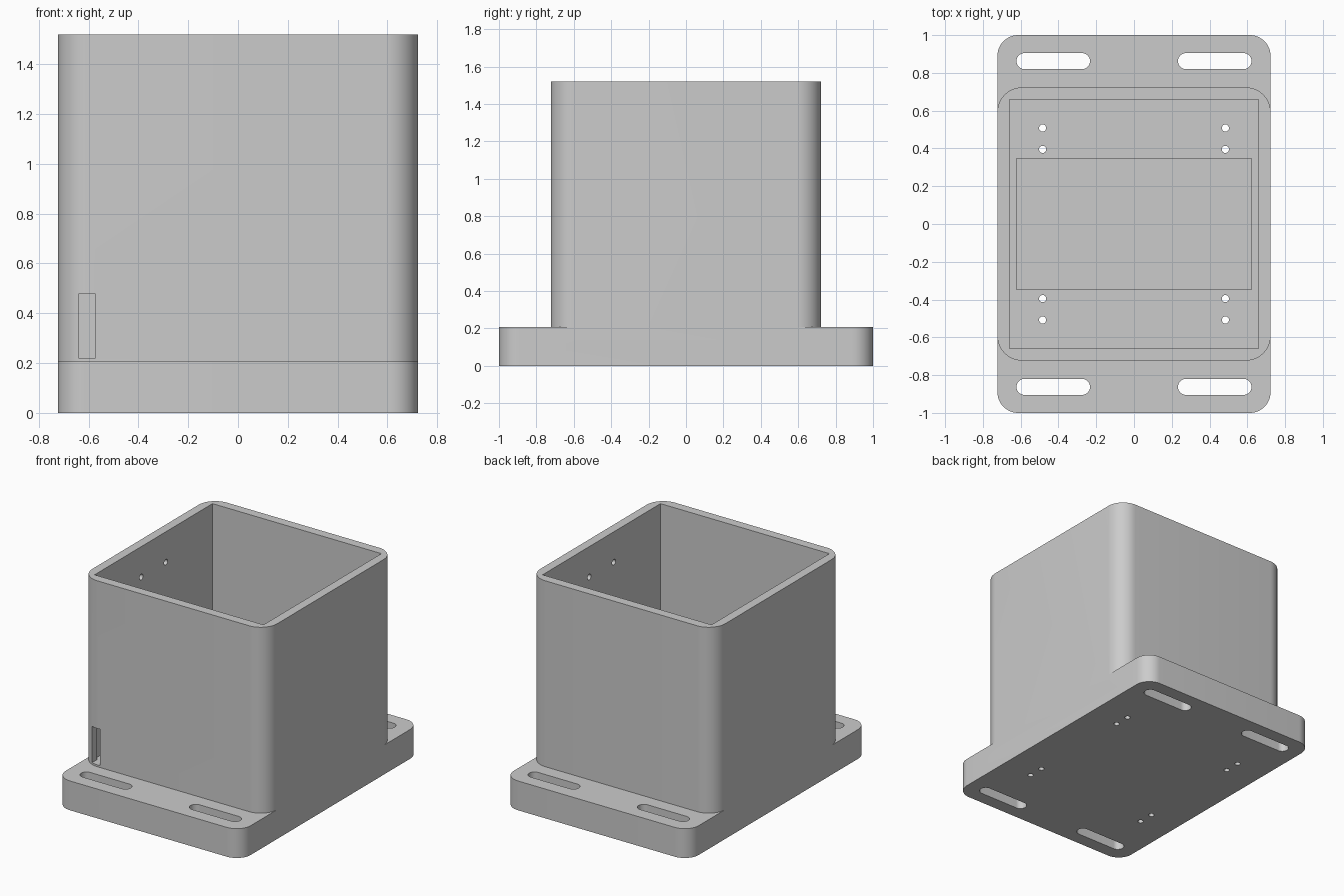
import bpy, bmesh
from math import pi, cos, sin

if "Cube" in bpy.data.objects:
    bpy.data.objects.remove(bpy.data.objects["Cube"], do_unlink=True)

grey = bpy.data.materials.new("plain grey")
grey.use_nodes = True
colour = (0.6, 0.6, 0.6, 1)
grey.diffuse_color = colour
grey.node_tree.nodes["Principled BSDF"].inputs["Base Color"].default_value = colour


def prism(name, x, y, z, radius=0.0, steps=12):
    """Upright block spanning the x, y and z ranges, with rounded corners."""
    bm = bmesh.new()
    corners = [(x[1], y[1], 1, 1), (x[0], y[1], -1, 1),
               (x[0], y[0], -1, -1), (x[1], y[0], 1, -1)]
    ring = []
    for i, (cx, cy, sx, sy) in enumerate(corners):
        cx, cy = cx - sx * radius, cy - sy * radius
        for k in range(steps + 1 if radius else 1):
            a = (i + k / steps) * pi / 2
            ring.append(bm.verts.new((cx + radius * cos(a), cy + radius * sin(a), z[0])))
    face = bm.faces.new(ring)
    out = bmesh.ops.extrude_face_region(bm, geom=[face])
    top = [v for v in out["geom"] if isinstance(v, bmesh.types.BMVert)]
    bmesh.ops.translate(bm, verts=top, vec=(0, 0, z[1] - z[0]))
    bmesh.ops.remove_doubles(bm, verts=bm.verts, dist=1e-5)
    bmesh.ops.recalc_face_normals(bm, faces=bm.faces)
    mesh = bpy.data.meshes.new(name)
    bm.to_mesh(mesh)
    bm.free()
    mesh.materials.append(grey)
    ob = bpy.data.objects.new(name, mesh)
    bpy.context.collection.objects.link(ob)
    return ob


def drill(name, location, radius, depth, axis_y=0.0):
    bpy.ops.mesh.primitive_cylinder_add(vertices=24, radius=radius, depth=depth,
                                        location=location, rotation=(0, axis_y, 0))
    ob = bpy.context.object
    ob.name = name
    ob.data.materials.append(grey)
    return ob


def combine(target, tool, operation="DIFFERENCE"):
    bpy.context.view_layer.objects.active = target
    mod = target.modifiers.new("join", "BOOLEAN")
    mod.operation, mod.solver, mod.object = operation, "EXACT", tool
    bpy.ops.object.modifier_apply(modifier=mod.name)
    bpy.data.objects.remove(tool, do_unlink=True)


# Flanged base with the square tube standing on it
W, FLOOR, TOP = 0.723, 0.22, 1.52
body = prism("housing", (-W, W), (-1, 1), (0, 0.207), 0.11)
combine(body, prism("tube", (-W, W), (-W, W), (0.1, TOP), 0.13), "UNION")

# Open cavity and the shallow pocket in its floor
combine(body, prism("cavity", (-0.66, 0.66), (-0.658, 0.658), (FLOOR, 2)))
combine(body, prism("pocket", (-0.622, 0.622), (-0.348, 0.348), (0.1, FLOOR + 0.1)))

# Cable slot through the front wall
combine(body, prism("cable_slot", (-0.64, -0.573), (-0.8, -0.6), (FLOOR, 0.477)))

for sx in (-1, 1):
    for sy in (-1, 1):
        # Long mounting slots in the flanges
        combine(body, prism("flange_slot", sorted((sx * 0.233, sx * 0.622)),
                            sorted((sy * 0.82, sy * 0.905)), (-0.1, 0.4), 0.0424))
        # Screw holes through the floor
        for y in (0.395, 0.508):
            combine(body, drill("floor_hole", (sx * 0.484, sy * y, 0.1), 0.019, 0.6))
        # Blind holes inside the side walls, near the rim
        combine(body, drill("wall_hole", (sx * 0.66, sy * 0.137, 1.305), 0.02, 0.07, pi / 2))

bpy.ops.object.select_all(action="DESELECT")
body.select_set(True)
bpy.context.view_layer.objects.active = body
bpy.ops.object.shade_smooth_by_angle(angle=pi / 6)
